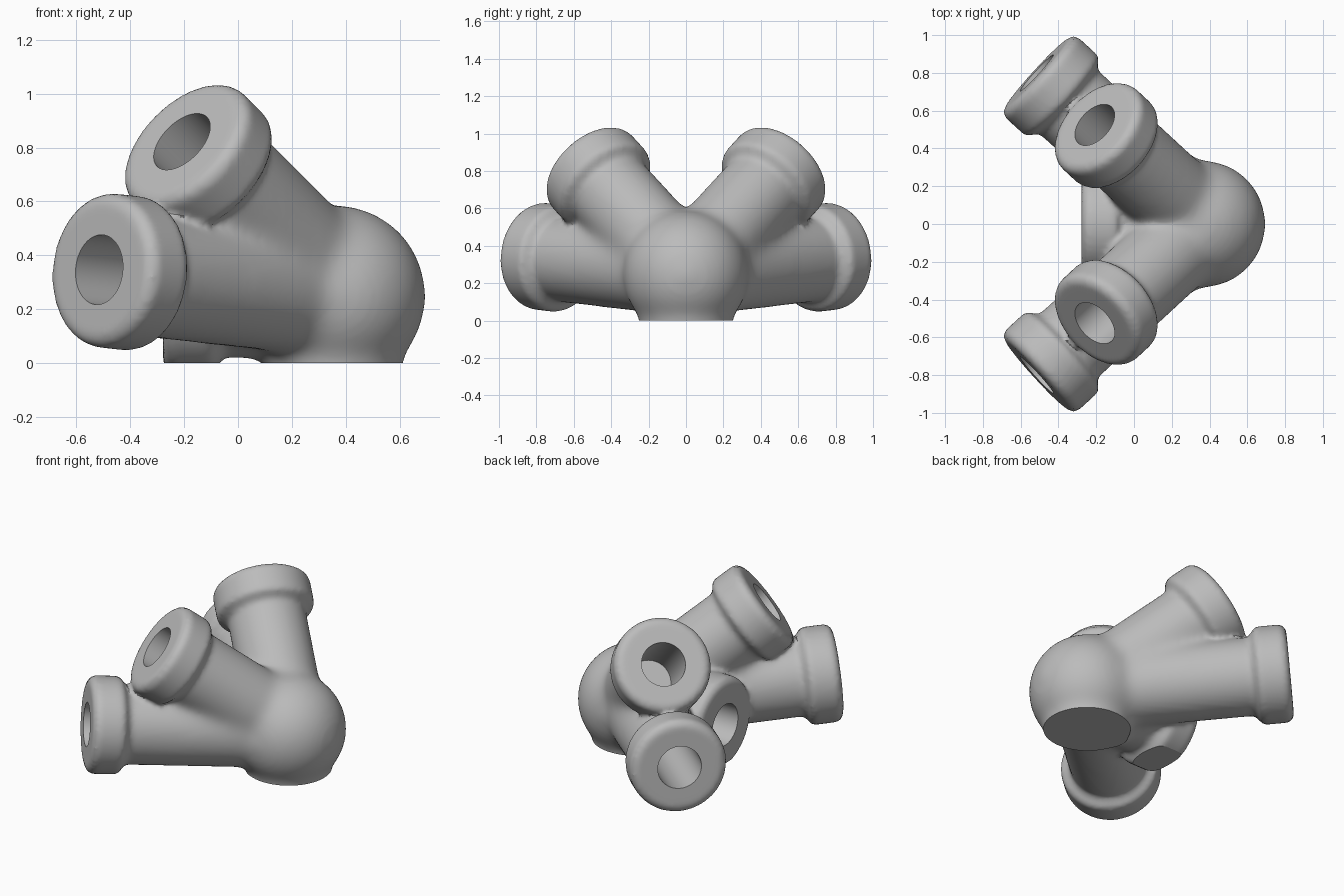
import bpy
import bmesh
from math import radians, cos, sin, tau
from mathutils import Vector, Matrix

if "Cube" in bpy.data.objects:
    bpy.data.objects.remove(bpy.data.objects["Cube"], do_unlink=True)

HUB = Vector((0.36, 0, 0.25))
ARM_R, COLLAR_R, BORE_R = 0.232, 0.287, 0.13

# Socket end points with their bore depths
mirror_y = Matrix.Diagonal((1, -1, 1))
sockets = [(Vector((-0.278, 0, 0.25)), 0.3)]
for end, depth in ((Vector((-0.515, 0.80, 0.347)), 0.6),
                   (Vector((-0.208, 0.525, 0.822)), 0.5)):
    sockets += [(end, depth), (mirror_y @ end, depth)]


def tube(bm, start, direction, profile, sides=64):
    """Rings of (distance, radius) along an axis, joined and closed at the far end."""
    turn = Vector(direction).to_track_quat("Z", "Y")
    rings = []
    for dist, radius in profile:
        rings.append([bm.verts.new(start + turn @ Vector((
            radius * cos(tau * i / sides), radius * sin(tau * i / sides), dist)))
            for i in range(sides)])
    for a, b in zip(rings, rings[1:]):
        for i in range(sides):
            j = (i + 1) % sides
            bm.faces.new((a[i], a[j], b[j], b[i]))
    bm.faces.new(rings[-1])
    return rings


def solid(bm, start, direction, profile):
    bm.faces.new(tube(bm, start, direction, profile)[0][::-1])


def to_object(bm, name):
    bmesh.ops.recalc_face_normals(bm, faces=bm.faces[:])
    mesh = bpy.data.meshes.new(name)
    bm.to_mesh(mesh)
    bm.free()
    obj = bpy.data.objects.new(name, mesh)
    bpy.context.collection.objects.link(obj)
    return obj


def blend(bm, voxel, rounds):
    """Fuse overlapping solids, soften the joints and return the new mesh."""
    obj = to_object(bm, "blend_helper")
    remesh = obj.modifiers.new("fuse", "REMESH")
    remesh.mode = "VOXEL"
    remesh.voxel_size = voxel
    smooth = obj.modifiers.new("soften", "SMOOTH")
    smooth.factor = 0.5
    smooth.iterations = rounds
    fused = bmesh.new()
    fused.from_object(obj, bpy.context.evaluated_depsgraph_get())
    bpy.data.objects.remove(obj, do_unlink=True)
    return fused


# Hub, foot and arms, blended with wide fillets
bm = bmesh.new()
bmesh.ops.create_uvsphere(bm, u_segments=64, v_segments=32, radius=0.338,
                          matrix=Matrix.Translation(HUB))
solid(bm, HUB, (0, 0, -1), [(0, 0.255), (0.4, 0.245)])
for end, depth in sockets:
    path = end - HUB
    solid(bm, HUB, path, [(0, ARM_R), (path.length - 0.05, ARM_R)])
bm = blend(bm, 0.024, 24)

# Collars on the arm ends, with rounded rims and a small rear fillet
rim = [(0, 0.245), (0.008, 0.265), (0.02, 0.279), (0.04, COLLAR_R), (0.17, COLLAR_R),
       (0.19, 0.278), (0.205, 0.255), (0.22, 0.238), (0.25, 0.215)]
for end, depth in sockets:
    solid(bm, end, HUB - end, rim)
bm = blend(bm, 0.016, 4)

# Flat underside
bmesh.ops.bisect_plane(bm, geom=bm.verts[:] + bm.edges[:] + bm.faces[:],
                       plane_co=(0, 0, 0), plane_no=(0, 0, -1), clear_outer=True)
bmesh.ops.holes_fill(bm, edges=[e for e in bm.edges if e.is_boundary], sides=0)

# Bores: open each end face, sink a tube and join it to the opening
for end, depth in sockets:
    axis = (HUB - end).normalized()
    opening = []
    for face in bm.faces:
        offset = face.calc_center_median() - end
        along = offset.dot(axis)
        if abs(along) < 0.04 and (offset - axis * along).length < BORE_R + 0.04:
            opening.append(face)
    bmesh.ops.delete(bm, geom=opening, context="FACES")
    tube(bm, end, axis, [(0, BORE_R), (depth, BORE_R)])
    edges = [e for e in bm.edges if e.is_boundary]
    bmesh.ops.triangle_fill(bm, edges=edges, use_beauty=True, normal=-axis)

connector = to_object(bm, "pipe_connector")

# Plain grey finish
grey = bpy.data.materials.new("plain_grey")
grey.use_nodes = True
colour = (0.5, 0.5, 0.5, 1)
grey.diffuse_color = colour
grey.node_tree.nodes["Principled BSDF"].inputs["Base Color"].default_value = colour
connector.data.materials.append(grey)

bpy.ops.object.select_all(action="DESELECT")
connector.select_set(True)
bpy.context.view_layer.objects.active = connector
bpy.ops.object.shade_smooth_by_angle(angle=radians(40))
for face in connector.data.polygons:
    if face.normal.z < -0.999 and abs(face.center.z) < 0.001:
        face.use_smooth = False
